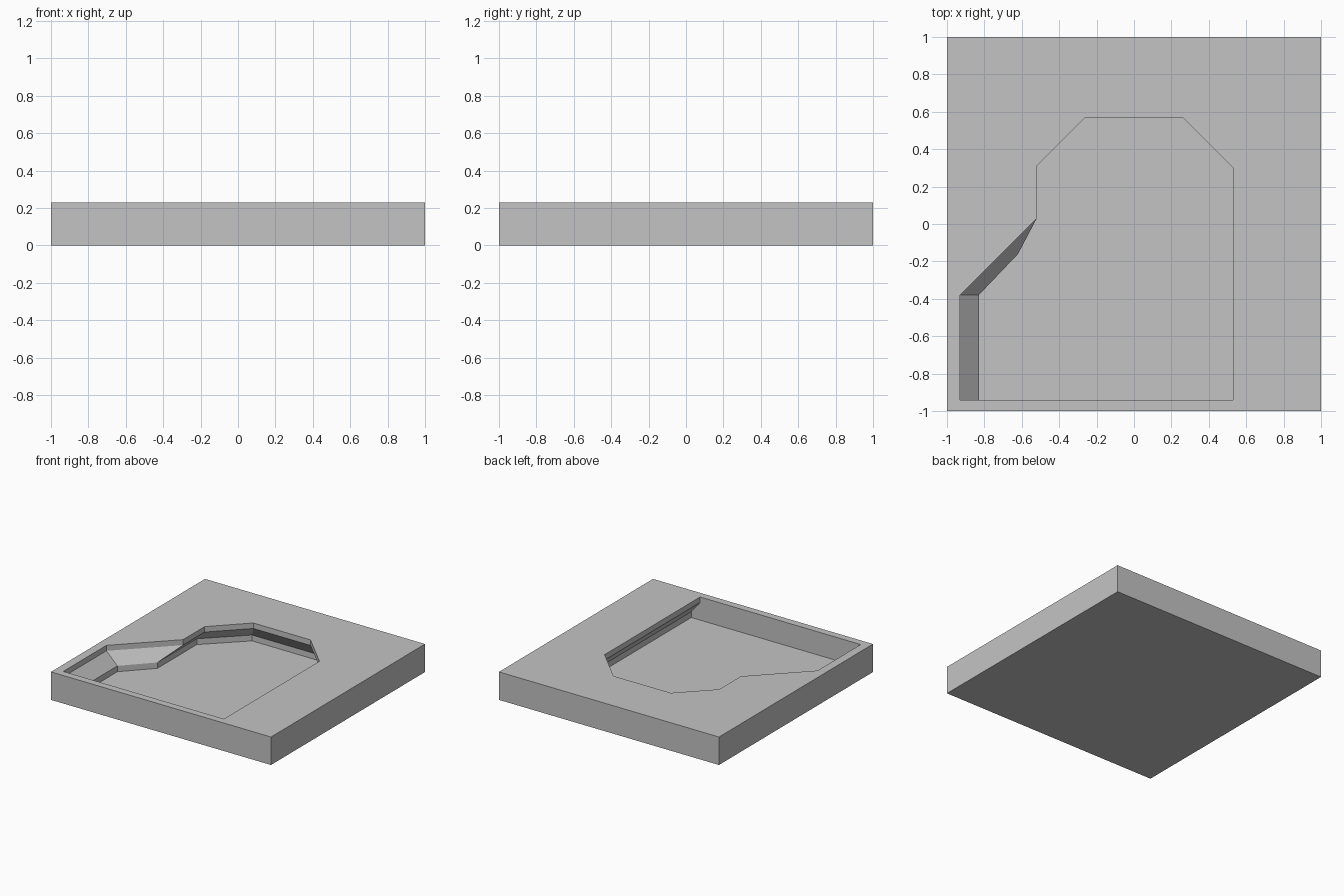
import bpy, bmesh

old = bpy.data.objects.get("Cube")
if old:
    bpy.data.objects.remove(old, do_unlink=True)

HEIGHT, LIP, LEDGE, FLOOR = 0.23, 0.185, 0.088, 0.04

# Plan outlines of the pocket: the opening at the rim and the wider base below it
opening = [(-0.93, -0.94), (-0.93, -0.38), (-0.52, 0.03), (-0.52, 0.31),
           (-0.26, 0.57), (0.26, 0.57), (0.53, 0.30), (0.53, -0.94)]
base = [(-0.83, -0.94), (-0.83, -0.38), (-0.62, -0.16), (-0.62, 0.35),
        (-0.32, 0.64), (0.32, 0.64), (0.61, 0.35), (0.61, -0.94)]
square = [(-1, -1), (-1, 1), (1, 1), (1, -1)]

bm = bmesh.new()


def ring(outline, z):
    return [bm.verts.new((x, y, z)) for x, y in outline]


def wall(a, b):
    for i in range(len(a)):
        j = (i + 1) % len(a)
        bm.faces.new((a[i], a[j], b[j], b[i]))


def ring_edges(verts):
    return [bm.edges.get((verts[i - 1], verts[i])) for i in range(len(verts))]


# Outer block
bottom, top = ring(square, 0), ring(square, HEIGHT)
wall(bottom, top)
bm.faces.new(bottom)

# Pocket: upright lip, slanted ledge or undercut, upright lower wall, floor
levels = [ring(opening, HEIGHT), ring(opening, LIP), ring(base, LEDGE), ring(base, FLOOR)]
for upper, lower in zip(levels, levels[1:]):
    wall(upper, lower)
bm.faces.new(levels[-1])

# Top surface around the opening
bmesh.ops.triangle_fill(bm, use_beauty=True, use_dissolve=False, normal=(0, 0, 1),
                        edges=ring_edges(top) + ring_edges(levels[0]))
bmesh.ops.recalc_face_normals(bm, faces=bm.faces[:])

mesh = bpy.data.meshes.new("pocketed_slab")
bm.to_mesh(mesh)
bm.free()
slab = bpy.data.objects.new("pocketed_slab", mesh)
bpy.context.collection.objects.link(slab)

# Plain grey material
grey = bpy.data.materials.new("plain_grey")
grey.use_nodes = True
colour = (0.55, 0.55, 0.55, 1)
grey.diffuse_color = colour
grey.node_tree.nodes["Principled BSDF"].inputs["Base Color"].default_value = colour
mesh.materials.append(grey)
